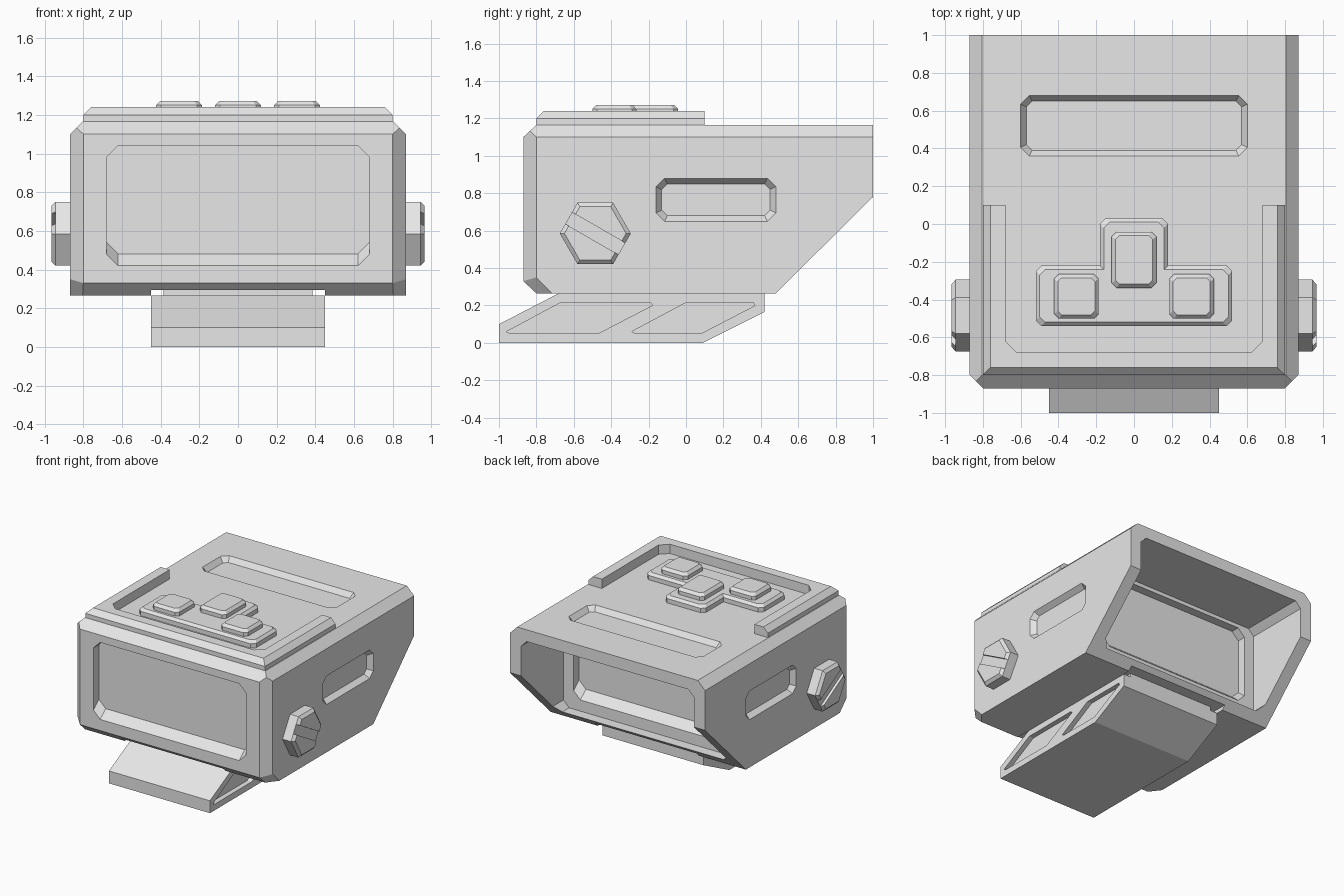
import bpy, bmesh, math
from mathutils import Vector

cube = bpy.data.objects.get("Cube")
if cube:
    bpy.data.objects.remove(cube, do_unlink=True)

grey = bpy.data.materials.new("plain grey")
grey.use_nodes = True
grey.diffuse_color = (0.8, 0.8, 0.8, 1)
grey.node_tree.nodes["Principled BSDF"].inputs["Base Color"].default_value = (0.8, 0.8, 0.8, 1)


def place(axis, u, v, d):
    """Point at depth d along an axis, u and v across it."""
    return {"x": (d, u, v), "y": (u, d, v), "z": (u, v, d)}[axis]


def finish(name, bm):
    bmesh.ops.recalc_face_normals(bm, faces=bm.faces)
    mesh = bpy.data.meshes.new(name)
    bm.to_mesh(mesh)
    bm.free()
    mesh.materials.append(grey)
    ob = bpy.data.objects.new(name, mesh)
    bpy.context.scene.collection.objects.link(ob)
    return ob


def loft_mesh(axis, rings):
    """Closed solid through rings of (outline, depth)."""
    bm = bmesh.new()
    loops = [[bm.verts.new(place(axis, u, v, d)) for u, v in pts] for pts, d in rings]
    n = len(loops[0])
    for a, b in zip(loops, loops[1:]):
        for i in range(n):
            j = (i + 1) % n
            bm.faces.new((a[i], a[j], b[j], b[i]))
    bm.faces.new(loops[0])
    bm.faces.new(loops[-1])
    return bm


def loft(name, axis, rings):
    return finish(name, loft_mesh(axis, rings))


def oct_rect(u0, u1, v0, v1, c):
    """Rectangle with cut corners."""
    return [(u0 + c, v0), (u1 - c, v0), (u1, v0 + c), (u1, v1 - c),
            (u1 - c, v1), (u0 + c, v1), (u0, v1 - c), (u0, v0 + c)]


def rect(u0, u1, v0, v1):
    return [(u0, v0), (u1, v0), (u1, v1), (u0, v1)]


def cut(target, cutter):
    cutter.hide_render = True
    mod = target.modifiers.new("cut", "BOOLEAN")
    mod.operation = "DIFFERENCE"
    mod.solver = "EXACT"
    mod.object = cutter
    with bpy.context.temp_override(object=target, active_object=target):
        bpy.ops.object.modifier_apply(modifier=mod.name)
    bpy.data.objects.remove(cutter, do_unlink=True)


# Housing: side profile, then chamfers sliced off
profile = [(-0.87, 0.33), (-0.80, 0.265), (0.48, 0.265), (1.0, 0.78),
           (1.0, 1.165), (-0.80, 1.165), (-0.87, 1.10)]
bm = loft_mesh("x", [(profile, -0.87), (profile, 0.87)])
for s in (1, -1):
    for point, normal in [((s * 0.87, -0.80, 0.5), (s, -1, 0)),
                          ((s * 0.87, 0, 1.10), (s, 0, 1)),
                          ((s * 0.87, -0.80, 0.35), (s * 0.09, -0.07, -0.07))]:
        geom = bm.verts[:] + bm.edges[:] + bm.faces[:]
        res = bmesh.ops.bisect_plane(bm, geom=geom, plane_co=Vector(point),
                                     plane_no=Vector(normal).normalized(), clear_outer=True)
        rim = [e for e in res["geom_cut"] if isinstance(e, bmesh.types.BMEdge)]
        bmesh.ops.holes_fill(bm, edges=rim, sides=0)
housing = finish("housing", bm)

# Rear hood cavity, then front and rear window recesses
cavity = oct_rect(-0.77, 0.77, 0.33, 1.07, 0.05)
cut(housing, loft("cavity_cutter", "y", [(cavity, 0.46), (cavity, 1.2)]))
window = oct_rect(-0.68, 0.68, 0.42, 1.04, 0.06)
pane = oct_rect(-0.68, 0.68, 0.48, 1.04, 0.06)
for surface, inward in ((-0.87, 1), (0.46, -1)):
    cut(housing, loft("window_cutter", "y", [(pane, surface + inward * 0.07),
                                             (window, surface), (window, surface - inward * 0.03)]))

# Top and side slots with sloping walls
mouth, floor = oct_rect(-0.6, 0.6, 0.36, 0.68, 0.045), oct_rect(-0.57, 0.57, 0.39, 0.65, 0.03)
cut(housing, loft("top_slot_cutter", "z", [(floor, 1.125), (mouth, 1.165), (mouth, 1.2)]))
mouth, floor = oct_rect(-0.16, 0.48, 0.65, 0.88, 0.045), oct_rect(-0.13, 0.45, 0.68, 0.85, 0.03)
for s in (1, -1):
    cut(housing, loft("side_slot_cutter", "x",
                      [(floor, s * 0.83), (mouth, s * 0.87), (mouth, s * 0.9)]))

# Channel under the housing for the mount
channel = rect(-0.45, 0.45, 0.2, 0.295)
cut(housing, loft("channel_cutter", "y", [(channel, -1.1), (channel, 1.1)]))


# Raised U-shaped rail on the top
def rail_outline(d):
    half = [(0.80 - d, -0.80 + d), (0.80 - d, 0.10), (0.68, 0.10), (0.68, -0.62), (0.62, -0.68)]
    return half + [(-x, y) for x, y in reversed(half)]


loft("top_rail", "z", [(rail_outline(0), 1.16), (rail_outline(0), 1.20), (rail_outline(0.04), 1.24)])


# Button plate and three buttons
def plate_outline(d):
    half = [(0.49 - d, -0.54 + d), (0.52 - d, -0.51 + d), (0.52 - d, -0.25 - d), (0.49 - d, -0.22 - d),
            (0.18 - d, -0.22 - d), (0.18 - d, -d), (0.15 - d, 0.03 - d)]
    return half + [(-x, y) for x, y in reversed(half)]


loft("button_plate", "z", [(plate_outline(0), 1.16), (plate_outline(0), 1.20), (plate_outline(0.02), 1.22)])
for name, x, y, w, h in (("centre_button", 0, -0.19, 0.118, 0.148),
                         ("left_button", 0.305, -0.383, 0.118, 0.118),
                         ("right_button", -0.305, -0.383, 0.118, 0.118)):
    outer = oct_rect(x - w, x + w, y - h, y + h, 0.025)
    w, h = w - 0.02, h - 0.02
    inner = oct_rect(x - w, x + w, y - h, y + h, 0.02)
    loft(name, "z", [(outer, 1.21), (outer, 1.25), (inner, 1.272)])

# Hexagonal side knobs with a screwdriver slot
KY, KZ = -0.485, 0.585


def hexagon(r):
    return [(KY + r * math.cos(k * math.pi / 3), KZ + r * math.sin(k * math.pi / 3)) for k in range(6)]


ca, sa = math.cos(-math.pi / 6), math.sin(-math.pi / 6)
slot = [(KY + u * ca - v * sa, KZ + u * sa + v * ca) for u, v in rect(-0.3, 0.3, -0.036, 0.036)]
for name, s in (("left_knob", 1), ("right_knob", -1)):
    knob = loft(name, "x", [(hexagon(0.19), s * 0.86), (hexagon(0.19), s * 0.945), (hexagon(0.165), s * 0.966)])
    cut(knob, loft("knob_slot_cutter", "x", [(slot, s * 0.945), (slot, s * 1.0)]))

# Mount under the housing, with slanted side pockets
side = [(-1.0, 0), (0.09, 0), (0.42, 0.165), (0.42, 0.265), (-0.68, 0.265), (-1.0, 0.10)]
mount = loft("mount", "x", [(side, -0.45), (side, 0.45)])
for y, length in ((-0.96, 0.49), (-0.29, 0.37)):
    end = y + length
    pocket = [(y + 0.02, 0.05), (end, 0.05), (end + 0.29, 0.20), (end + 0.28, 0.215),
              (y + 0.29, 0.215), (y, 0.06)]
    for s in (1, -1):
        cut(mount, loft("pocket_cutter", "x", [(pocket, s * 0.41), (pocket, s * 0.5)]))
key = rect(-0.385, 0.385, 0.25, 0.30)
loft("mount_key", "y", [(key, -0.64), (key, 0.42)])
